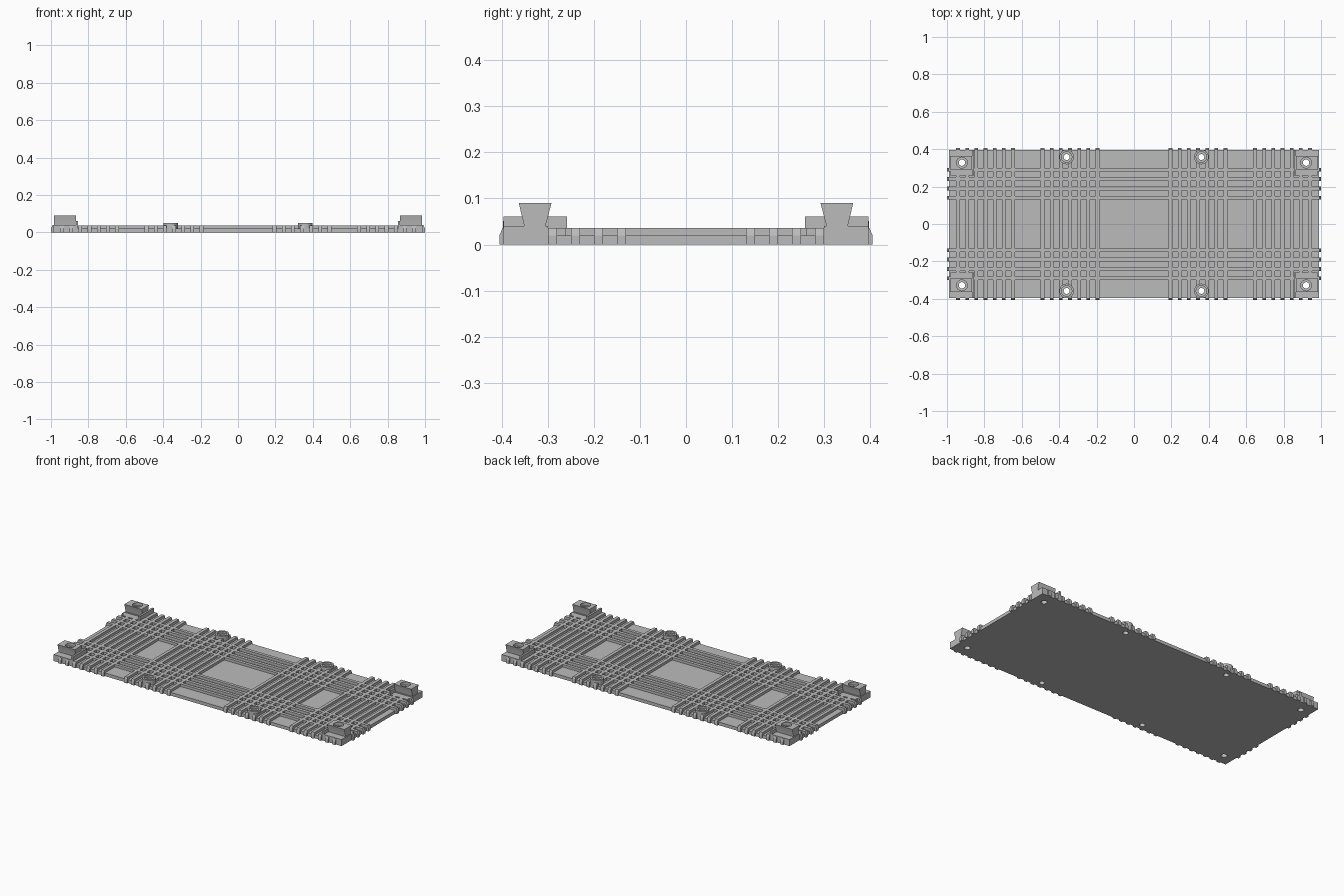
import bpy
import bmesh
from math import cos, sin, tau

cube = bpy.data.objects.get("Cube")
if cube:
    bpy.data.objects.remove(cube, do_unlink=True)

grey = bpy.data.materials.new("plain grey")
grey.use_nodes = True
colour = (0.5, 0.5, 0.5, 1)
grey.diffuse_color = colour
grey.node_tree.nodes["Principled BSDF"].inputs["Base Color"].default_value = colour

HX, HY = 0.988, 0.396            # half size of the plate
FLOOR, RIB_TOP, PAD_TOP = 0.02, 0.036, 0.04
RIB_HALF = 0.01
PITCH = 0.049


def prism(bm, axis, profile, start, end):
    """Extrude a (horizontal, z) profile along x or y."""
    def point(h, z, d):
        return (d, h, z) if axis == "x" else (h, d, z)
    rings = [[bm.verts.new(point(h, z, d)) for h, z in profile] for d in (start, end)]
    bm.faces.new(rings[0])
    bm.faces.new(rings[1][::-1])
    n = len(profile)
    for i in range(n):
        j = (i + 1) % n
        bm.faces.new((rings[0][i], rings[1][i], rings[1][j], rings[0][j]))


def box(bm, x0, x1, y0, y1, z0, z1):
    prism(bm, "x", [(y0, z0), (y1, z0), (y1, z1), (y0, z1)], x0, x1)


def lathe(bm, x, y, profile, sides=32):
    """Revolve an (r, z) profile into a capped solid."""
    rings = [[bm.verts.new((x + r * cos(tau * i / sides), y + r * sin(tau * i / sides), z))
              for i in range(sides)] for r, z in profile]
    bm.faces.new(rings[0])
    bm.faces.new(rings[-1])
    for a, b in zip(rings, rings[1:]):
        for i in range(sides):
            j = (i + 1) % sides
            bm.faces.new((a[i], a[j], b[j], b[i]))


def finish(bm, name):
    bmesh.ops.recalc_face_normals(bm, faces=bm.faces)
    mesh = bpy.data.meshes.new(name)
    bm.to_mesh(mesh)
    bm.free()
    mesh.materials.append(grey)
    obj = bpy.data.objects.new(name, mesh)
    bpy.context.collection.objects.link(obj)
    return obj


def rib_profile(half):
    """Side outline of a rib with sloping ends."""
    slope = half - 0.007
    return [(-half, 0), (half, 0), (half, FLOOR), (slope, RIB_TOP),
            (-slope, RIB_TOP), (-half, FLOOR)]


corners = [(sx, sy) for sx in (-1, 1) for sy in (-1, 1)]
drilled = []

# Base plate
bm = bmesh.new()
box(bm, -HX, HX, -HY, HY, 0, FLOOR)
drilled.append(finish(bm, "base_plate"))

# Ribs running front to back, in two groups on each side
bm = bmesh.new()
for side in (-1, 1):
    for first in (0.195, 0.647):
        for i in range(7):
            x = side * (first + i * PITCH)
            prism(bm, "x", rib_profile(0.405), x - RIB_HALF, x + RIB_HALF)
drilled.append(finish(bm, "cross_ribs"))

# Ribs running left to right
bm = bmesh.new()
for side in (-1, 1):
    for i in range(4):
        y = side * (0.14 + i * 0.05)
        prism(bm, "y", rib_profile(1.0), y - RIB_HALF, y + RIB_HALF)
finish(bm, "long_ribs")

# Corner pads, stop walls, dovetail blocks and edge bosses
for sx, sy in corners:
    place = ("front" if sy < 0 else "back") + ("_left" if sx > 0 else "_right")

    bm = bmesh.new()
    box(bm, sx * 0.866, sx * HX, sy * 0.3, sy * HY, 0, PAD_TOP)
    drilled.append(finish(bm, place + "_pad"))

    bm = bmesh.new()
    box(bm, sx * 0.866, sx * 0.98, sy * 0.26, sy * 0.3, 0.01, RIB_TOP)
    finish(bm, place + "_pad_step")

    bm = bmesh.new()
    box(bm, sx * 0.855, sx * 0.867, sy * 0.258, sy * HY, 0.01, 0.061)
    finish(bm, place + "_stop_wall")

    bm = bmesh.new()
    prism(bm, "x", [(sy * 0.305, 0.03), (sy * 0.351, 0.03), (sy * 0.351, PAD_TOP),
                    (sy * 0.363, 0.09), (sy * 0.292, 0.09), (sy * 0.305, PAD_TOP)],
          sx * 0.866, sx * 0.985)
    drilled.append(finish(bm, place + "_dovetail_block"))

    bm = bmesh.new()
    lathe(bm, sx * 0.36, sy * 0.358, [(0.039, 0.005), (0.039, 0.051)])
    drilled.append(finish(bm, place + "_boss"))

# Stepped screw holes
bm = bmesh.new()
for sx, sy in corners:
    lathe(bm, sx * 0.92, sy * 0.328, [(0.017, -0.1), (0.017, 0.072), (0.029, 0.072), (0.029, 0.2)])
    lathe(bm, sx * 0.36, sy * 0.358, [(0.016, -0.1), (0.016, 0.04), (0.028, 0.04), (0.028, 0.2)])
cutter = finish(bm, "hole_cutter")
cutter.hide_render = True

for obj in drilled:
    mod = obj.modifiers.new("holes", "BOOLEAN")
    mod.operation = "DIFFERENCE"
    mod.solver = "EXACT"
    mod.object = cutter

# Bake the holes in and drop the cutter
graph = bpy.context.evaluated_depsgraph_get()
baked = [bpy.data.meshes.new_from_object(obj.evaluated_get(graph)) for obj in drilled]
for obj, mesh in zip(drilled, baked):
    obj.modifiers.clear()
    obj.data = mesh
bpy.data.objects.remove(cutter, do_unlink=True)

# Round surfaces smooth, corners sharp
bpy.ops.object.select_all(action="DESELECT")
for obj in drilled:
    obj.select_set(True)
bpy.context.view_layer.objects.active = drilled[0]
bpy.ops.object.shade_smooth_by_angle(angle=0.5)
